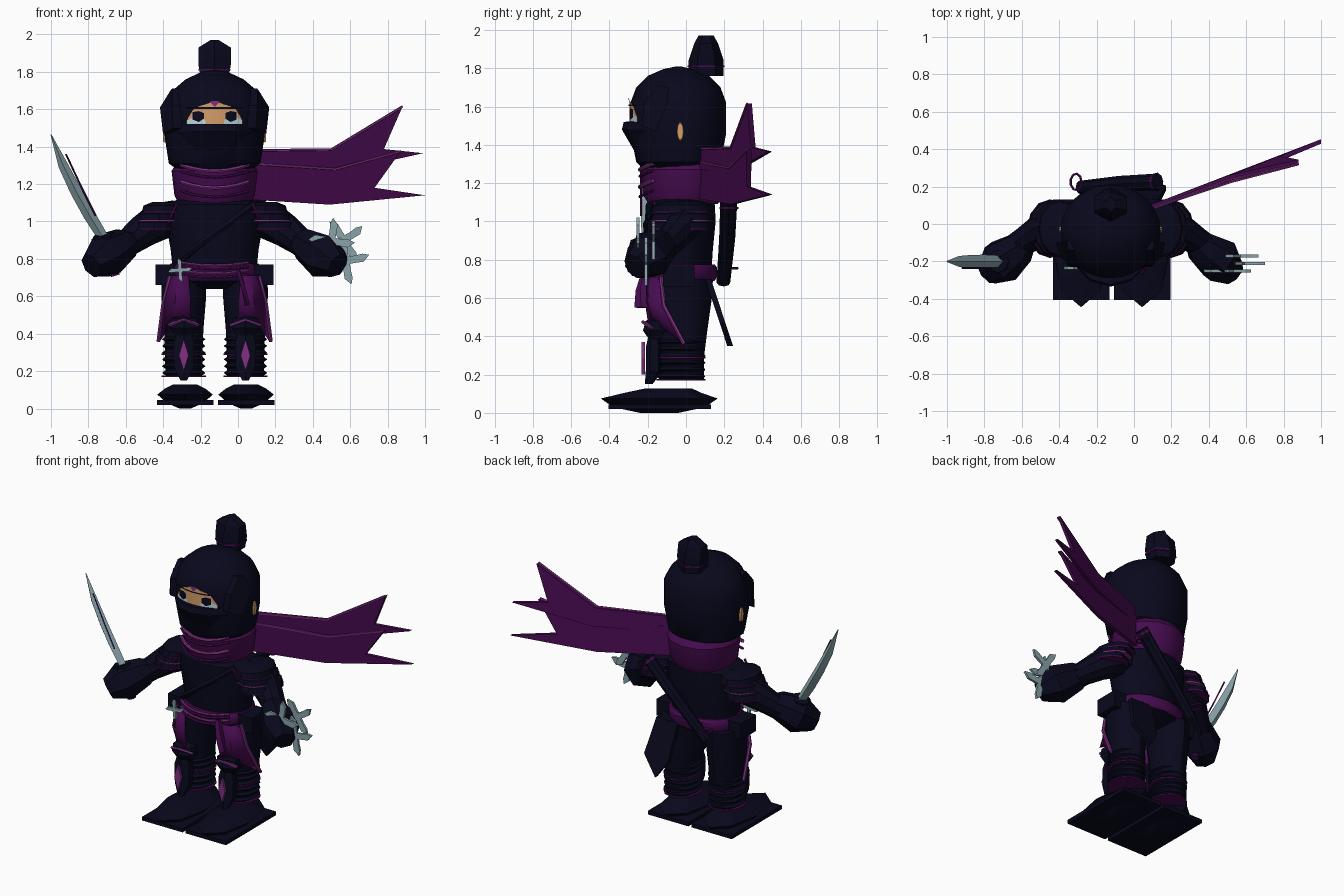
import bpy, bmesh, math
from mathutils import Vector

if "Cube" in bpy.data.objects:
    bpy.data.objects.remove(bpy.data.objects["Cube"], do_unlink=True)

CX = -0.125  # body centre line


def make_mat(name, *rgb):
    m = bpy.data.materials.new(name)
    m.use_nodes = True
    m.diffuse_color = (*rgb, 1)
    b = next(n for n in m.node_tree.nodes if n.type == 'BSDF_PRINCIPLED')
    b.inputs["Base Color"].default_value = (*rgb, 1)
    b.inputs["Roughness"].default_value = 0.8
    return m


NAVY = make_mat("dark navy cloth", 0.0025, 0.0025, 0.012)
PURPLE = make_mat("purple cloth", 0.062, 0.0035, 0.08)
LILAC = make_mat("light purple trim", 0.21, 0.03, 0.22)
STEEL = make_mat("pale steel", 0.25, 0.37, 0.40)
SKIN = make_mat("skin", 0.66, 0.34, 0.14)
WHITE = make_mat("eye white", 0.5, 0.68, 0.74)


def build(name, verts, faces, mat, angle=35):
    me = bpy.data.meshes.new(name)
    me.from_pydata([tuple(v) for v in verts], [], faces)
    bm = bmesh.new()
    bm.from_mesh(me)
    bmesh.ops.recalc_face_normals(bm, faces=bm.faces)
    for f in bm.faces:
        f.smooth = True
    bm.to_mesh(me)
    bm.free()
    me.set_sharp_from_angle(angle=math.radians(angle))
    me.materials.append(mat)
    ob = bpy.data.objects.new(name, me)
    bpy.context.collection.objects.link(ob)
    return ob


def skin_rings(name, rings, mat, angle=35):
    """Join equal-sized rings of points into a closed skin."""
    n = len(rings[0])
    faces = [(i * n + k, i * n + (k + 1) % n, (i + 1) * n + (k + 1) % n, (i + 1) * n + k)
             for i in range(len(rings) - 1) for k in range(n)]
    faces += [tuple(range(n))[::-1], tuple(range((len(rings) - 1) * n, len(rings) * n))]
    return build(name, [p for r in rings for p in r], faces, mat, angle)


def loft(name, x, y, rings, mat, n=16, angle=35):
    """Stack of ellipses; each ring is (z, rx, ry[, y shift])."""
    out = []
    for z, rx, ry, *dy in rings:
        a = [2 * math.pi * k / n - math.pi / 2 for k in range(n)]
        out.append([(x + rx * math.cos(t), y + sum(dy) + ry * math.sin(t), z) for t in a])
    return skin_rings(name, out, mat, angle)


def tube(name, path, radii, mat, n=8, flat=1.0):
    """Round or flattened rod along a path."""
    pts = [Vector(p) for p in path]
    if isinstance(radii, (int, float)):
        radii = [radii] * len(pts)
    rings = []
    for i, p in enumerate(pts):
        d = pts[min(i + 1, len(pts) - 1)] - pts[max(i - 1, 0)]
        q = d.to_track_quat('Z', 'Y')
        rings.append([p + q @ Vector((radii[i] * math.cos(2 * math.pi * k / n),
                                      radii[i] * flat * math.sin(2 * math.pi * k / n), 0))
                      for k in range(n)])
    return skin_rings(name, rings, mat)


def prism(name, pts, a, b, mat, place):
    """Extrude a flat outline; place maps (u, v, depth) to a point."""
    return skin_rings(name, [[place(u, v, d) for u, v in pts] for d in (a, b)], mat, 20)


def front(u, v, d):
    return (u, d, v)


# Head, hood, mask and topknot
HY, HRX, HRY = -0.04, 0.268, 0.25
loft("hooded_head", CX, HY, [(1.27, .19, .18), (1.31, .245, .22), (1.46, HRX, HRY), (1.62, HRX, HRY),
     (1.70, .225, .22), (1.76, .155, .16), (1.795, .08, .08), (1.81, .01, .01)], NAVY, 24)
loft("face_mask", CX, -.1, [(1.28, .15, .12), (1.36, .2, .165), (1.48, .225, .235), (1.52, .22, .225),
     (1.525, .1, .1)], NAVY, 12, 25)
loft("topknot", CX, .105, [(1.76, .085, .09), (1.84, .1, .092), (1.93, .1, .062), (1.97, .025, .04)],
     NAVY, 6, 20)
loft("topknot_tie", CX, .105, [(1.806, .099, .097), (1.815, .099, .097)], PURPLE, 6)


def face_plate(name, cols, off, mat):
    """Thin sheet wrapped on the face; columns are (x, low z, high z)."""
    verts = []
    for x, lo, hi in cols:
        y = HY - (HRY + off) * math.sqrt(1 - (x / (HRX + off)) ** 2)
        verts += [(CX + x, y, lo), (CX + x, y, hi)]
    faces = [(2 * i, 2 * i + 2, 2 * i + 3, 2 * i + 1) for i in range(len(cols) - 1)]
    return build(name, verts, faces, mat)


face_plate("eye_opening", [(-.15, 1.52, 1.54), (-.11, 1.515, 1.605), (-.05, 1.51, 1.628), (0, 1.51, 1.646),
           (.05, 1.51, 1.628), (.11, 1.515, 1.605), (.15, 1.52, 1.54)], .006, SKIN)
face_plate("brow_line", [(x / 20, 1.602, 1.611) for x in range(-3, 4)], .009, NAVY)
face_plate("brow_gem", [(-.028, 1.64, 1.644), (0, 1.612, 1.647), (.028, 1.64, 1.644)], .010, LILAC)
for s, side in ((-1, "right"), (1, "left")):
    face_plate(side + "_eye", [(s * .05, 1.522, 1.54), (s * .09, 1.522, 1.57), (s * .148, 1.522, 1.54)],
               .008, WHITE)
    face_plate(side + "_iris", [(s * .058, 1.55, 1.58), (s * .085, 1.532, 1.59), (s * .118, 1.545, 1.585)],
               .011, NAVY)
    tube(side + "_ear", [(CX + s * .25, -.03, 1.47), (CX + s * .276, -.03, 1.47)], [.02, .016], SKIN, 10, 2.8)
    prism(side + "_hood_flap", [(-.23, 1.5), (-.22, 1.62), (-.14, 1.71), (-.09, 1.7), (-.1, 1.61), (-.16, 1.47)],
          .19, .292, NAVY,
          lambda u, v, d: (CX + s * (d - .8 * max(0, v - 1.63) - .8 * max(0, -u - .14)), u, v))

# Neck scarf with folds and two streaming tails
loft("neck_scarf", CX, -.015, [(1.09, .19, .18), (1.14, .215, .21), (1.27, .23, .222), (1.32, .2, .19)],
     PURPLE, 16)
for i, z in enumerate((1.13, 1.18, 1.235, 1.27)):
    arc = [(CX + x / 100, -.015 - .226 * math.sqrt(1 - (x / 25) ** 2), z + (x / 100) ** 2)
           for x in range(-18, 19, 6)]
    tube("scarf_fold", arc, .008 + .003 * (i % 2), LILAC if i % 2 else PURPLE, 6)


def tail(name, pts, z0, dz, edge):
    def place(u, v, d):
        t = min(1, max(0, (v - z0) / dz))
        return (u, .11 + d + (u - .14) * (.385 - .085 * t), v)
    prism(name, pts, -.012, .012, PURPLE, place)
    tube(name + "_trim", [place(u, v, -.012) for u, v in edge], .007, LILAC, 5)


tail("upper_scarf_tail", [(.02, 1.38), (.5, 1.385), (.88, 1.615), (.78, 1.387), (.99, 1.365), (.52, 1.26),
     (.02, 1.27)], 1.365, .245, [(.1, 1.38), (.5, 1.385), (.88, 1.615)])
tail("lower_scarf_tail", [(.02, 1.32), (.52, 1.28), (.87, 1.375), (.73, 1.18), (1.0, 1.14), (.49, 1.09),
     (.02, 1.12)], 1.14, .235, [(.05, 1.31), (.52, 1.28), (.87, 1.375)])

# Torso, belt and hips
TY = -.03
loft("torso", CX, TY, [(.70, .22, .16), (.85, .235, .17), (1.0, .262, .185), (1.09, .272, .18),
     (1.12, .19, .15)], NAVY, 16)
tube("chest_strap", [(.08, -.15, 1.09), (-.05, -.205, .99), (-.2, -.198, .88), (-.3, -.155, .8)],
     .02, NAVY, 6)
loft("hips", CX, TY, [(.64, .1, .1), (.68, .23, .17), (.75, .24, .18)], NAVY, 16)
loft("belt", CX, TY, [(.69, .23, .18), (.71, .245, .192), (.76, .245, .192), (.775, .235, .18)], PURPLE, 16)
for i, z in enumerate((.70, .722, .744, .764)):
    tube("belt_cord", [(CX + x / 100, TY - .197 * math.sqrt(1 - (x / 26) ** 2), z + x * x / 2e4)
                       for x in range(-18, 19, 6)], .008, LILAC if i % 2 else PURPLE, 6)
tube("belt_tail", [(.0, -.215, .74), (.03, -.235, .64), (.05, -.235, .55)], [.02, .03, .035], PURPLE, 4, .4)
prism("back_flap", [(-.03, .7), (.13, .7), (.17, .47), (.06, .35), (-.01, .46)], 0, .03, NAVY,
      lambda u, v, d: (u, .1 + d + (.7 - v) * .33, v))

# Sheath across the back
tube("back_sheath", [(.13, .225, 1.14), (-.08, .215, .91), (-.29, .195, .68)], [.045, .042, .036], NAVY, 8, .8)
tube("sheath_band", [(.12, .224, 1.128), (.11, .223, 1.117)], .048, PURPLE, 8, .8)
for x, z in ((.12, 1.07), (-.31, .755)):
    ring = [(x + .03 * math.cos(a * .7), .225 + .045 * math.sin(a * .7), z) for a in range(10)]
    tube("cord_loop", ring, .007, PURPLE, 5)


# Mirrored limbs
def limbs(s, side):
    def P(dx, y, z):
        return (CX + s * dx, y, z)

    # Arm, glove and layered shoulder guard
    tube(side + "_arm", [P(.2, 0, 1.03), P(.3, -.01, 1.0), P(.38, -.04, .95), P(.46, -.09, .89), P(.5, -.12, .86)],
         [.09, .105, .09, .075, .075], NAVY, 10)
    tube(side + "_glove", [P(.45, -.1, .9), P(.48, -.125, .88), P(.585, -.2, .815), P(.66, -.265, .765)],
         [.06, .09, .125, .07], NAVY, 7)
    for i in range(3):
        x, z = CX + s * (.27 + .027 * i), 1.105 - .045 * i
        loft(side + "_shoulder_guard", x, -.025, [(z - .055, .12, .155), (z - .02, .11, .145), (z, .06, .09)],
             NAVY, 12)
        loft(side + "_shoulder_trim", x, -.025, [(z - .06, .122, .157), (z - .052, .122, .157)],
             LILAC if i == 1 else PURPLE, 12)
    tube(side + "_lapel_trim", [P(.2, -.165, 1.1), P(.225, -.16, 1.05), P(.245, -.14, .99)], .008, PURPLE, 5)

    # Hip pouch and side panel
    prism(side + "_hip_pouch", [(-.12, .66), (-.12, .77), (.045, .77), (.045, .66)], .2, .316, NAVY,
          lambda u, v, d: P(d, u, v))
    cols = [[(.14, -.2, .71), (.2, -.185, .71), (.24, -.13, .71)],
            [(.13, -.215, .58), (.21, -.2, .58), (.275, -.115, .56)],
            [(.13, -.2, .48), (.22, -.165, .47), (.3, -.01, .36)]]
    panel = build(side + "_hip_panel", [P(*p) for r in cols for p in r],
                  [(3 * i + k, 3 * i + k + 1, 3 * i + k + 4, 3 * i + k + 3) for i in (0, 1) for k in (0, 1)],
                  PURPLE)
    panel.modifiers.new("thickness", 'SOLIDIFY').thickness = .012
    tube(side + "_panel_trim", [P(*r[2]) for r in cols], .011, LILAC, 6)

    # Leg with wraps, knee guard and shin guard
    lx = CX + s * .165
    loft(side + "_leg", lx, -.02, [(.17, .098, .115), (.3, .1, .115), (.42, .105, .13), (.6, .12, .155),
         (.7, .118, .155)], NAVY, 12)
    for i in range(6):
        z = .19 + .036 * i
        loft(side + "_leg_wrap", lx, -.025, [(z - .012, .1, .115), (z, .116, .126), (z + .014, .1, .115)], NAVY, 12)
    for z in (.168, .285):
        loft(side + "_leg_band", lx, -.025, [(z, .118, .128), (z + .009, .118, .128)], PURPLE, 12)
    loft(side + "_knee_guard", lx, -.15, [(.38, .05, .04), (.43, .085, .075), (.48, .08, .06), (.5, .03, .03)],
         NAVY, 6, 20)
    tube(side + "_knee_trim", [P(.085, -.18, .445), P(.165, -.225, .475), P(.245, -.18, .445)], .009, LILAC, 5)
    loft(side + "_shin_guard", lx, -.165, [(.15, .02, .02, -.03), (.22, .06, .045), (.34, .065, .045),
         (.41, .045, .03)], NAVY, 6, 20)
    prism(side + "_shin_gem", [(lx, .2), (lx + .026, .285), (lx, .37), (lx - .026, .285)], -.232, -.215, LILAC, front)

    # Foot on a wide flat sole
    fx = -.12 + s * .163
    loft(side + "_foot", fx, -.14, [(.0, .03, .1), (.03, .1, .24), (.075, .148, .305), (.105, .11, .2, .02),
         (.128, .065, .12, .05)], NAVY, 8, 20)
    prism(side + "_sole", [(fx - .151, -.405), (fx + .151, -.405), (fx + .151, .13), (fx - .151, .13)],
          .02, .045, NAVY, lambda u, v, d: (u, v, d))


limbs(-1, "right")
limbs(1, "left")

# Curved sword in the right hand
blade = [(-.725, -.2, .92), (-.795, -.2, 1.035), (-.865, -.2, 1.16), (-.935, -.2, 1.3), (-1.0, -.2, 1.465)]
tube("sword_blade", blade, [.032, .036, .035, .029, .003], STEEL, 4, .9)
tube("blade_ribbon", [(-.76, -.235, 1.03), (-.845, -.235, 1.2), (-.92, -.235, 1.36)], .005, PURPLE, 4)
tube("sword_grip", [(-.72, -.2, .92), (-.655, -.2, .71)], .028, PURPLE, 6)
tube("sword_guard", [(-.727, -.2, .925), (-.72, -.2, .905)], .06, NAVY, 8)


# Throwing stars in the left hand and on the belt
def star(name, x, z, r, y, turn):
    shape = [(.22, -.78), (.45, -.38), (.75, -.25), (1.0, .05), (.75, .2), (.42, .32)]
    pts = []
    for arm in range(4):
        pts += [(x + r * d * math.cos(a + arm * math.pi / 2 + turn),
                 z + r * d * math.sin(a + arm * math.pi / 2 + turn)) for d, a in shape]
    prism(name, pts, y - .008, y + .008, STEEL, front)


star("throwing_star", .50, .895, .125, -.25, 1.45)
star("throwing_star", .565, .90, .125, -.17, .6)
star("throwing_star", .575, .79, .13, -.21, .2)
star("belt_star", -.31, .74, .065, -.235, .1)
